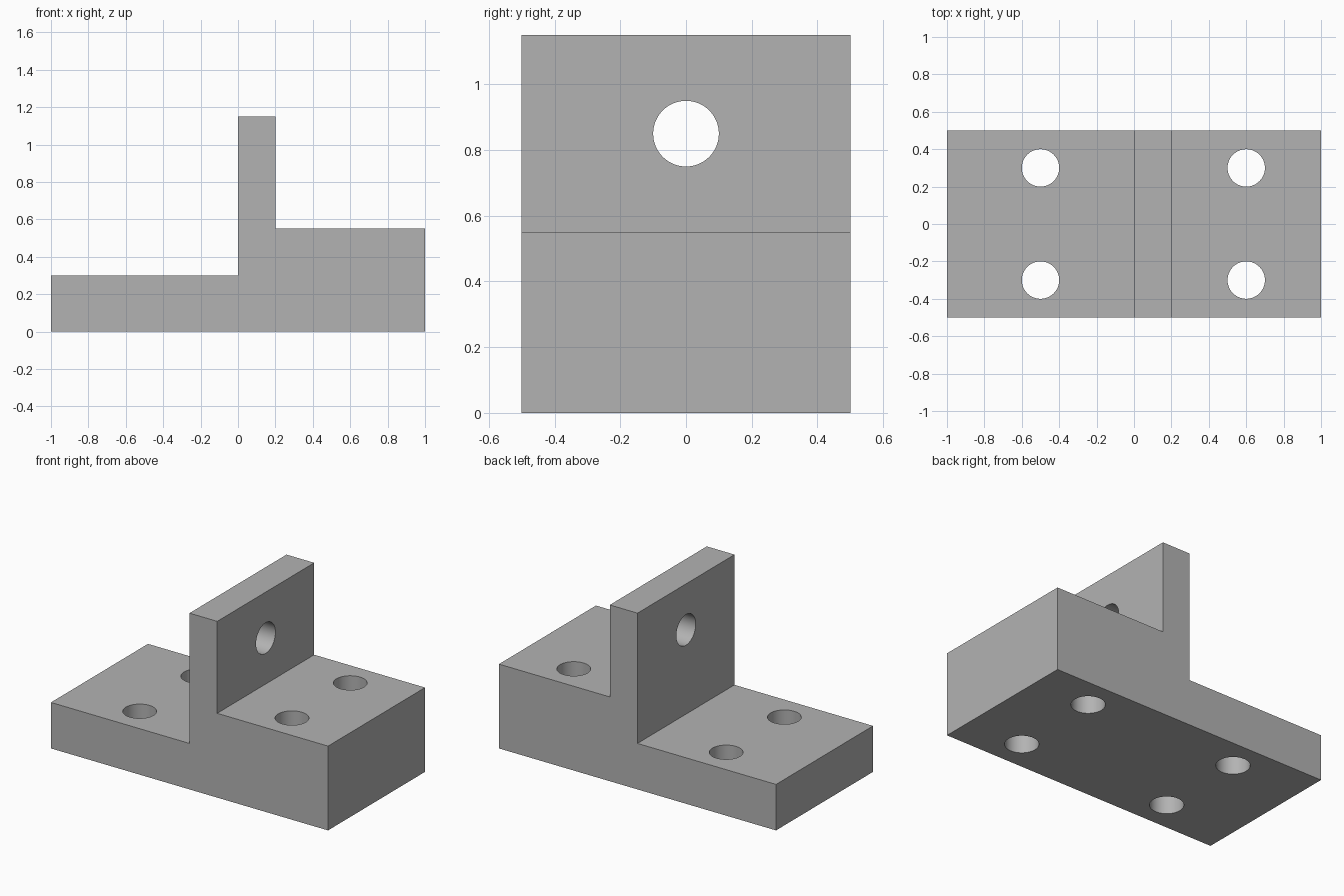
import bpy
import bmesh
import math

old = bpy.data.objects.get("Cube")
if old:
    bpy.data.objects.remove(old, do_unlink=True)

DEPTH = 1.0

grey = bpy.data.materials.new("plain grey")
grey.use_nodes = True
colour = (0.45, 0.45, 0.45, 1)
grey.diffuse_color = colour
grey.node_tree.nodes["Principled BSDF"].inputs["Base Color"].default_value = colour


def extruded(name, outline):
    """Solid made by sweeping an x-z outline along y."""
    bm = bmesh.new()
    face = bm.faces.new([bm.verts.new((x, -DEPTH / 2, z)) for x, z in outline])
    swept = bmesh.ops.extrude_face_region(bm, geom=[face])["geom"]
    verts = [v for v in swept if isinstance(v, bmesh.types.BMVert)]
    bmesh.ops.translate(bm, verts=verts, vec=(0, DEPTH, 0))
    bmesh.ops.recalc_face_normals(bm, faces=bm.faces)
    mesh = bpy.data.meshes.new(name)
    bm.to_mesh(mesh)
    bm.free()
    obj = bpy.data.objects.new(name, mesh)
    bpy.context.collection.objects.link(obj)
    return obj


def drill(target, location, radius, length, rotation=(0, 0, 0)):
    """Cut a round hole through the target."""
    bpy.ops.mesh.primitive_cylinder_add(
        vertices=64, radius=radius, depth=length, location=location, rotation=rotation)
    cutter = bpy.context.object
    cutter.name = "hole_cutter"
    cutter.hide_render = True
    cutter.data.materials.append(grey)
    mod = target.modifiers.new("hole", "BOOLEAN")
    mod.operation = "DIFFERENCE"
    mod.solver = "EXACT"
    mod.object = cutter
    bpy.context.view_layer.objects.active = target
    bpy.ops.object.modifier_apply(modifier=mod.name)
    bpy.data.objects.remove(cutter, do_unlink=True)


# Stepped base with upright lug
bracket = extruded("stepped_bracket", [
    (-1, 0), (1, 0), (1, 0.55), (0.2, 0.55),
    (0.2, 1.15), (0, 1.15), (0, 0.3), (-1, 0.3)])
bracket.data.materials.append(grey)

# Four mounting holes through the base
for x in (-0.5, 0.6):
    for y in (-0.3, 0.3):
        drill(bracket, (x, y, 0.3), 0.1, 1.0)

# Pin hole through the lug
drill(bracket, (0.1, 0, 0.85), 0.1, 0.6, (0, math.pi / 2, 0))

# Smooth hole walls, sharp corners
bpy.ops.object.select_all(action="DESELECT")
bracket.select_set(True)
bpy.context.view_layer.objects.active = bracket
bpy.ops.object.shade_smooth_by_angle(angle=math.radians(30))
